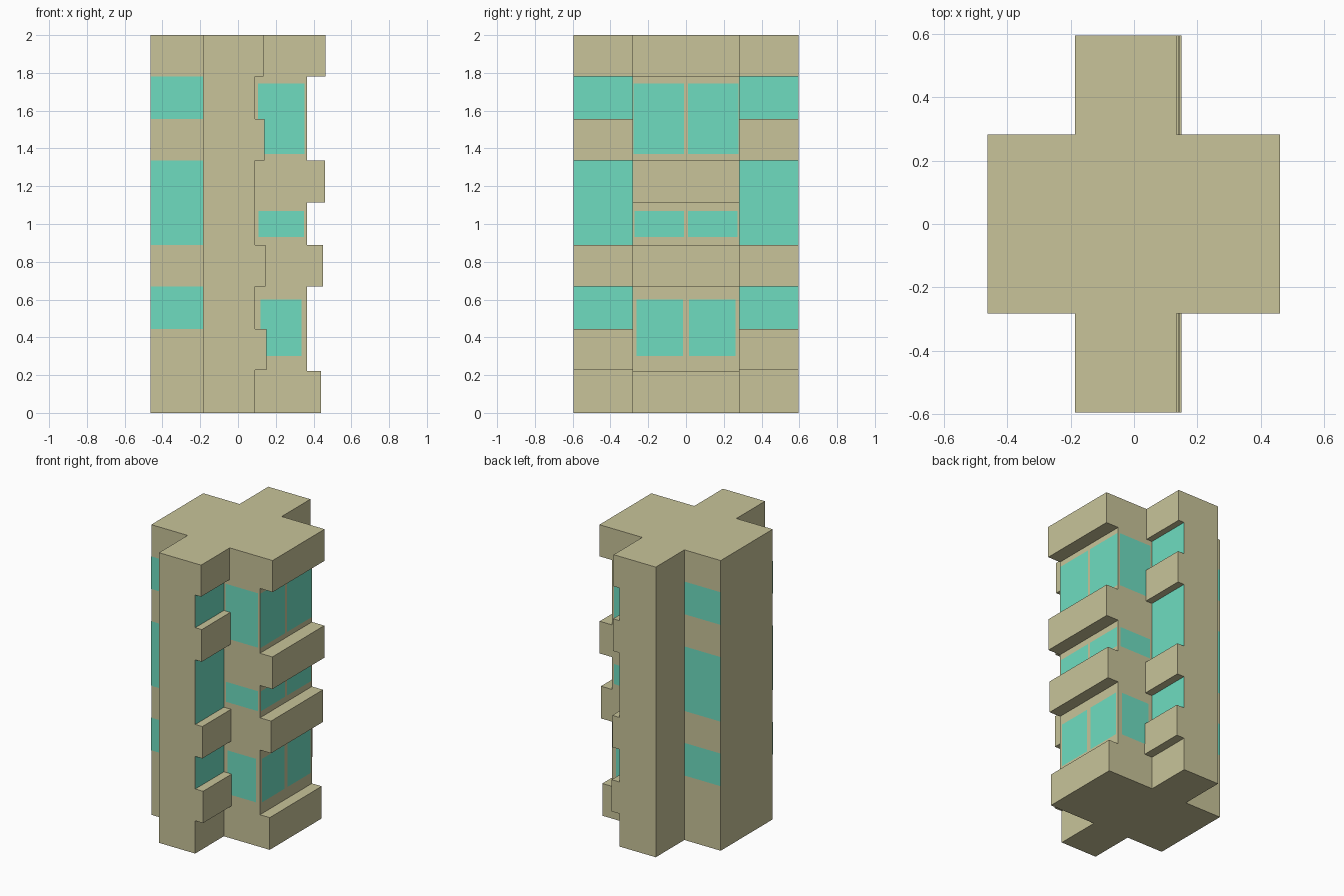
import bpy, bmesh

if "Cube" in bpy.data.objects:
    bpy.data.objects.remove(bpy.data.objects["Cube"])

HALF_X = 0.283   # half depth of the east-west wing
HALF_Y = 0.595   # half depth of the north-south wing
WEST, INNER_WEST = -0.463, -0.186
GAP = 0.001      # glass sits just proud of the wall


def material(name, rgb):
    m = bpy.data.materials.new(name)
    m.diffuse_color = (*rgb, 1)
    m.use_nodes = True
    m.node_tree.nodes["Principled BSDF"].inputs["Base Color"].default_value = m.diffuse_color
    return m


wall = material("wall", (0.58, 0.55, 0.32))
glass = material("glass", (0.157, 0.72, 0.53))


def add_object(name, bm, mat):
    mesh = bpy.data.meshes.new(name)
    bm.to_mesh(mesh)
    bm.free()
    mesh.materials.append(mat)
    ob = bpy.data.objects.new(name, mesh)
    bpy.context.collection.objects.link(ob)
    return ob


def wing(name, west, storeys, half):
    """Extrude a stepped x-z profile along y; storeys = (top z, east x)."""
    profile, z = [(west, 0)], 0
    for top, east in storeys:
        profile += [(east, z), (east, top)]
        z = top
    profile.append((west, z))
    bm = bmesh.new()
    face = bm.faces.new([bm.verts.new((x, -half, z)) for x, z in profile])
    ext = bmesh.ops.extrude_face_region(bm, geom=[face])["geom"]
    verts = [v for v in ext if isinstance(v, bmesh.types.BMVert)]
    bmesh.ops.translate(bm, verts=verts, vec=(0, 2 * half, 0))
    bmesh.ops.recalc_face_normals(bm, faces=bm.faces)
    return add_object(name, bm, wall)


def windows(name, panes):
    """Panes are (axis, sign, plane position, a0, a1, z0, z1)."""
    bm = bmesh.new()
    for axis, sign, pos, a0, a1, z0, z1 in panes:
        p = pos + sign * GAP
        ring = [(a0, z0), (a1, z0), (a1, z1), (a0, z1)]
        pts = [(p, a, z) if axis == "x" else (a, p, z) for a, z in ring]
        # wind each pane so that it faces outward
        if (axis == "y") == (sign > 0):
            pts.reverse()
        bm.faces.new([bm.verts.new(c) for c in pts])
    return add_object(name, bm, glass)


# Cross-shaped tower: two stepped wings joined into one body
tower = wing("tower", WEST, [
    (0.222, 0.44), (0.668, 0.366), (0.89, 0.45), (1.113, 0.366),
    (1.335, 0.46), (1.782, 0.366), (2.0, 0.462)], HALF_X)
cross_wing = wing("cross_wing", INNER_WEST, [
    (0.226, 0.09), (0.445, 0.15), (0.67, 0.09), (0.89, 0.145),
    (1.335, 0.09), (1.557, 0.14), (1.782, 0.09), (2.0, 0.135)], HALF_Y)
join = tower.modifiers.new("join", "BOOLEAN")
join.operation = "UNION"
join.solver = "EXACT"
join.object = cross_wing
bpy.context.view_layer.objects.active = tower
bpy.ops.object.modifier_apply(modifier=join.name)
bpy.data.objects.remove(cross_wing)

# Full-width bands on the west wing sides and the cross wing's east faces
bands = [(0.445, 0.67), (0.89, 1.335), (1.557, 1.782)]
west, side = [], []
for z0, z1 in bands:
    for s in (-1, 1):
        west.append(("y", s, s * HALF_X, WEST, INNER_WEST, z0, z1))
        y0, y1 = sorted((s * HALF_X, s * HALF_Y))
        side.append(("x", 1, 0.09, y0, y1, z0, z1))
windows("west_window_bands", west)
windows("cross_wing_window_bands", side)

# East wing: paired front panes and one pane on each flank
east, flank = [], []
for z0, z1, y0, y1, x0, x1 in [
        (0.30, 0.60, 0.017, 0.263, 0.12, 0.336),
        (0.932, 1.07, 0.01, 0.273, 0.108, 0.35),
        (1.37, 1.745, 0.01, 0.277, 0.105, 0.352)]:
    east.append(("x", 1, 0.366, y0, y1, z0, z1))
    east.append(("x", 1, 0.366, -y1, -y0, z0, z1))
    for s in (-1, 1):
        flank.append(("y", s, s * HALF_X, x0, x1, z0, z1))
windows("east_windows", east)
windows("flank_windows", flank)
